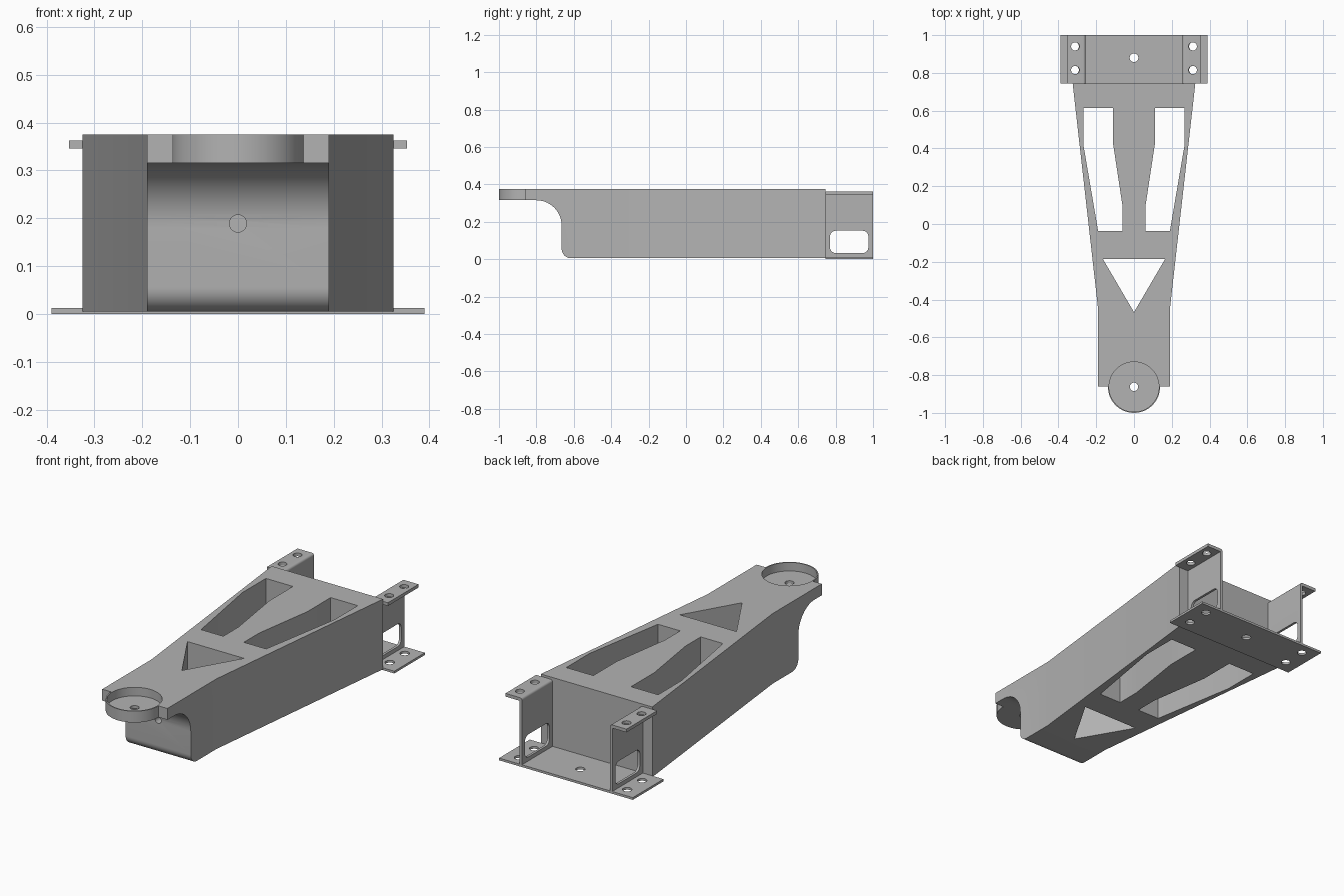
import bpy, bmesh, math
from mathutils import Vector

if "Cube" in bpy.data.objects:
    bpy.data.objects.remove(bpy.data.objects["Cube"])

grey = bpy.data.materials.new("grey metal")
grey.diffuse_color = (0.45, 0.45, 0.45, 1)
grey.use_nodes = True
grey.node_tree.nodes["Principled BSDF"].inputs["Base Color"].default_value = grey.diffuse_color


def prism(name, pts, lo, hi, axis="z"):
    """Extrude a closed 2D outline along z (points x, y) or x (points y, z)."""
    bm = bmesh.new()
    put = (lambda p, t: (p[0], p[1], t)) if axis == "z" else (lambda p, t: (t, p[0], p[1]))
    face = bm.faces.new([bm.verts.new(put(p, lo)) for p in pts])
    geo = bmesh.ops.extrude_face_region(bm, geom=[face])["geom"]
    shift = Vector((0, 0, hi - lo)) if axis == "z" else Vector((hi - lo, 0, 0))
    bmesh.ops.translate(bm, vec=shift, verts=[g for g in geo if isinstance(g, bmesh.types.BMVert)])
    bmesh.ops.recalc_face_normals(bm, faces=bm.faces)
    me = bpy.data.meshes.new(name)
    bm.to_mesh(me)
    bm.free()
    me.materials.append(grey)
    ob = bpy.data.objects.new(name, me)
    bpy.context.collection.objects.link(ob)
    return ob


def arc(cx, cy, r, a0, a1, n):
    return [(cx + r * math.cos(math.radians(a0 + (a1 - a0) * i / n)),
             cy + r * math.sin(math.radians(a0 + (a1 - a0) * i / n))) for i in range(n + 1)]


def disc(x, y, r, lo, hi, n=32):
    return prism("disc", arc(x, y, r, 0, 360, n)[:-1], lo, hi)


def rect(x0, x1, y0, y1):
    return [(x0, y0), (x1, y0), (x1, y1), (x0, y1)]


def combine(ob, other, op="DIFFERENCE"):
    """Apply a boolean and discard the helper."""
    bpy.context.view_layer.objects.active = ob
    mod = ob.modifiers.new("bool", "BOOLEAN")
    mod.operation, mod.solver, mod.object = op, "EXACT", other
    bpy.ops.object.modifier_apply(modifier=mod.name)
    bpy.data.objects.remove(other)


def finish(ob):
    bpy.ops.object.select_all(action="DESELECT")
    ob.select_set(True)
    bpy.context.view_layer.objects.active = ob
    bpy.ops.object.shade_smooth_by_angle(angle=math.radians(30))


# Arm body: side profile with an undercut nose, trimmed to the tapered plan
side = ([(0.745, 0.005), (0.745, 0.375), (-0.86, 0.375), (-0.86, 0.315)]
        + arc(-0.8, 0.18, 0.135, 90, 0, 14) + arc(-0.615, 0.055, 0.05, 180, 270, 8))
body = prism("arm_body", side, -0.5, 0.5, "x")
half = [(0.19, -0.95), (0.19, -0.45), (0.331, 0.8)]
plan = half + [(-x, y) for x, y in reversed(half)]
combine(body, prism("plan", plan, -0.2, 0.6), "INTERSECT")

# Lightening pockets through the body
pocket = [(0.11, 0.615), (0.11, 0.42), (0.06, 0.09), (0.06, -0.037),
          (0.19, -0.037), (0.268, 0.42), (0.268, 0.615)]
for s in (1, -1):
    combine(body, prism("pocket", [(s * x, y) for x, y in pocket], -0.2, 0.6))
combine(body, prism("triangle", [(-0.165, -0.185), (0.165, -0.185), (0, -0.467)], -0.2, 0.6))

# Round cup on the nose with a centre hole
combine(body, disc(0, -0.862, 0.138, 0.315, 0.375, 64), "UNION")
combine(body, disc(0, -0.862, 0.132, 0.33, 0.5, 64))
combine(body, disc(0, -0.862, 0.022, 0.2, 0.5))

# Bore in the front wall, opening into the triangle pocket
bore = disc(0, 0, 0.018, 0, 0.36)
bore.rotation_euler = (-math.pi / 2, 0, 0)
bore.location = (0, -0.76, 0.189)
bpy.context.view_layer.update()
combine(body, bore)
finish(body)

# Rear base plate with bolt holes
plate = prism("rear_base_plate", rect(-0.39, 0.39, 0.745, 1), 0, 0.012)
for x, y in [(0, 0.88)] + [(s * 0.315, y) for s in (1, -1) for y in (0.815, 0.94)]:
    combine(plate, disc(x, y, 0.023, -0.1, 0.1))
finish(plate)

# Rear angle brackets: upright web with a window, and a bolted top flange
window = (arc(0.945, 0.122, 0.03, 0, 90, 6) + arc(0.8, 0.122, 0.03, 90, 180, 6)
          + arc(0.8, 0.063, 0.03, 180, 270, 6) + arc(0.945, 0.063, 0.03, 270, 360, 6))
for s, label in ((1, "right"), (-1, "left")):
    section = ([(0.257, 0.01), (0.27, 0.01), (0.27, 0.346), (0.353, 0.346), (0.353, 0.363)]
               + arc(0.269, 0.351, 0.012, 90, 180, 5))
    # section lies in x, z: build along z, then turn it to run along y
    bracket = prism(label + "_bracket", [(s * x, -z) for x, z in section], 0.745, 1)
    for v in bracket.data.vertices:
        x, y, z = v.co
        v.co = (x, z, -y)
    bracket.data.update()
    combine(bracket, prism("window", window, s * 0.2 - 0.1, s * 0.3 + 0.1, "x"))
    for y in (0.815, 0.94):
        combine(bracket, disc(s * 0.311, y, 0.022, 0.3, 0.5))
    finish(bracket)
